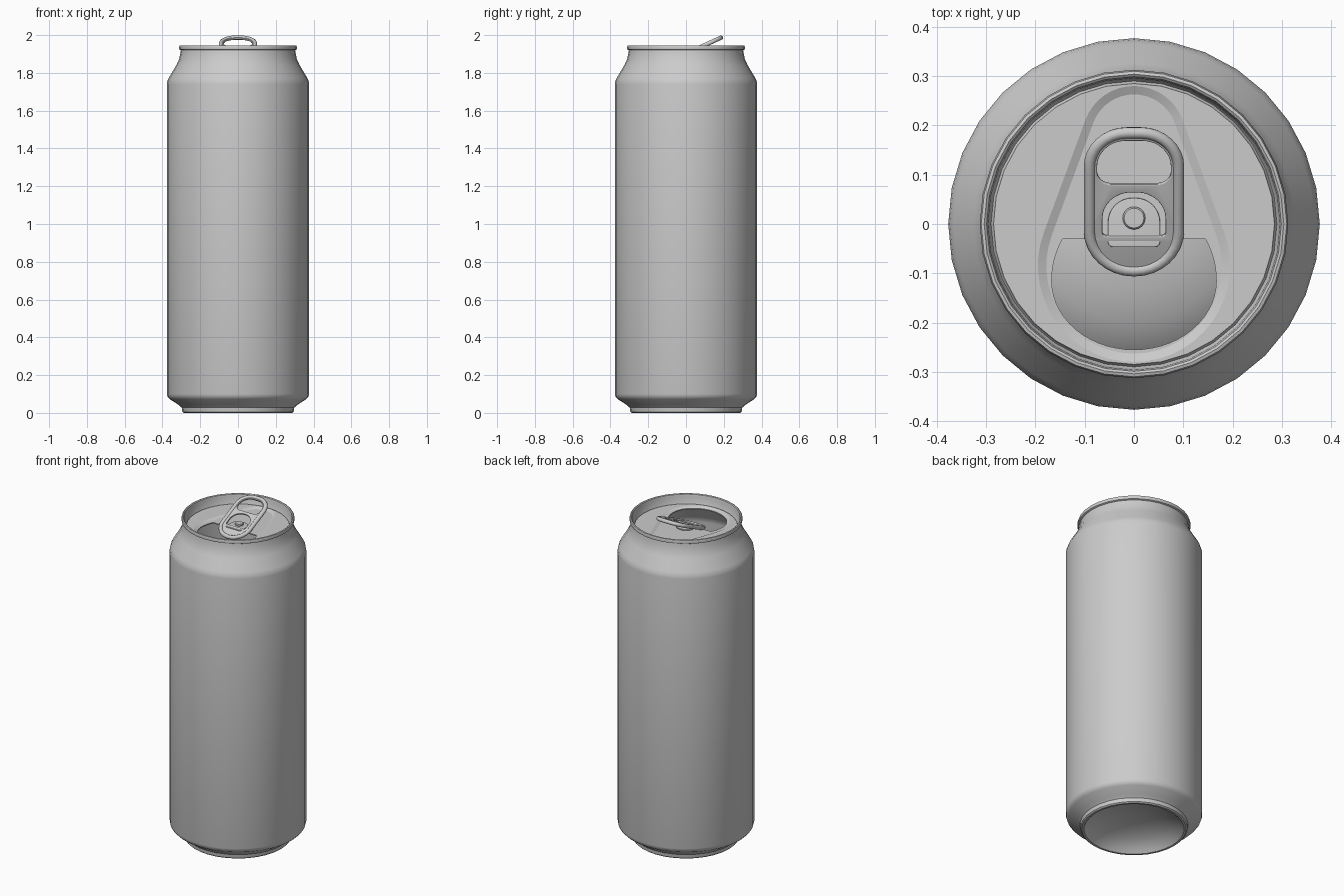
import bpy, bmesh, math
from math import sin, cos, pi

if "Cube" in bpy.data.objects:
    bpy.data.objects.remove(bpy.data.objects["Cube"])

SIDES = 32
LID_Z, PANEL_Z = 1.89, 1.882


def finish(name, bm, angle=35):
    mesh = bpy.data.meshes.new(name)
    bm.normal_update()
    bm.to_mesh(mesh)
    bm.free()
    obj = bpy.data.objects.new(name, mesh)
    bpy.context.collection.objects.link(obj)
    bpy.ops.object.select_all(action='DESELECT')
    obj.select_set(True)
    bpy.context.view_layer.objects.active = obj
    bpy.ops.object.shade_smooth_by_angle(angle=math.radians(angle))
    return obj


def ring(bm, pts, z):
    return [bm.verts.new((x, y, z)) for x, y in pts]


def circle(r, n=SIDES):
    return [(r * cos(2 * pi * i / n), r * sin(2 * pi * i / n)) for i in range(n)]


def skin(bm, a, b):
    n = len(a)
    for i in range(n):
        j = (i + 1) % n
        bm.faces.new((a[i], a[j], b[j], b[i]))


def loop_edges(bm, vs):
    out = []
    for i in range(len(vs)):
        pair = (vs[i - 1], vs[i])
        out.append(bm.edges.get(pair) or bm.edges.new(pair))
    return out


def fill_between(bm, a, b):
    bmesh.ops.triangle_fill(bm, use_beauty=True, normal=(0, 0, 1),
                            edges=loop_edges(bm, a) + loop_edges(bm, b))


def arc(cx, cy, rx, ry, a0, a1, n):
    return [(cx + rx * cos(a0 + (a1 - a0) * i / n),
             cy + ry * sin(a0 + (a1 - a0) * i / n)) for i in range(n + 1)]


def rounded(w, y0, y1, rbot, rtop, n=8):
    q = pi / 2
    return (arc(w - rtop, y1 - rtop, rtop, rtop, 0, q, n)
            + arc(-w + rtop, y1 - rtop, rtop, rtop, q, pi, n)
            + arc(-w + rbot, y0 + rbot, rbot, rbot, pi, 3 * q, n)
            + arc(w - rbot, y0 + rbot, rbot, rbot, 3 * q, 4 * q, n))


def teardrop(inset):
    c1, r1, c2, r2 = 0.175, 0.105, -0.085, 0.195
    a = math.asin((r2 - r1) / (c1 - c2))
    r1, r2 = r1 - inset, r2 - inset
    return (arc(0, c1, r1, r1, a, pi - a, 16)
            + arc(0, c2, r2, r2, pi - a, 2 * pi + a, 28))


def curve_part(name, outlines, dims, fill, extrude, bevel):
    cu = bpy.data.curves.new(name + "_curve", 'CURVE')
    cu.dimensions = dims
    cu.fill_mode = fill
    cu.extrude, cu.bevel_depth, cu.bevel_resolution = extrude, bevel, 3
    for pts in outlines:
        sp = cu.splines.new('POLY')
        sp.points.add(len(pts) - 1)
        for p, (x, y) in zip(sp.points, pts):
            p.co = (x, y, 0, 1)
        sp.use_cyclic_u = True
    tmp = bpy.data.objects.new(name + "_tmp", cu)
    bpy.context.collection.objects.link(tmp)
    dg = bpy.context.evaluated_depsgraph_get()
    mesh = bpy.data.meshes.new_from_object(tmp.evaluated_get(dg))
    bm = bmesh.new()
    bm.from_mesh(mesh)
    bmesh.ops.remove_doubles(bm, verts=bm.verts, dist=0.00005)
    bpy.data.objects.remove(tmp)
    bpy.data.meshes.remove(mesh)
    return finish(name, bm, 50)


# Can body: domed base, wall, neck, rolled rim and countersink
profile = [(0.07, 0.088), (0.14, 0.076), (0.20, 0.055), (0.245, 0.03), (0.268, 0.008),
           (0.276, 0.0), (0.288, 0.0), (0.295, 0.006), (0.298, 0.028), (0.315, 0.043),
           (0.362, 0.073), (0.373, 0.085), (0.377, 0.1), (0.377, 1.74), (0.374, 1.758),
           (0.366, 1.775), (0.326, 1.842), (0.312, 1.872), (0.305, 1.905), (0.303, 1.92),
           (0.311, 1.924), (0.313, 1.934), (0.310, 1.944), (0.304, 1.946), (0.299, 1.942),
           (0.296, 1.93), (0.293, 1.882), (0.290, 1.878), (0.287, 1.882), (0.285, LID_Z)]
bm = bmesh.new()
rings = [ring(bm, circle(r), z) for r, z in profile]
for a, b in zip(rings, rings[1:]):
    skin(bm, a, b)
hub = bm.verts.new((0, 0, 0.092))
for i in range(SIDES):
    bm.faces.new((hub, rings[0][(i + 1) % SIDES], rings[0][i]))
finish("can_body", bm)

# Lid: flat border, sunken teardrop panel, drinking hole with a small lip
bm = bmesh.new()
border = ring(bm, circle(0.285), LID_Z)
t_out = ring(bm, teardrop(0), LID_Z)
t_in = ring(bm, teardrop(0.017), PANEL_Z)
hole_pts = (arc(0, -0.115, 0.167, 0.17, pi * 5 / 6, pi, 6)[:-1]
            + arc(0, -0.115, 0.167, 0.14, pi, 2 * pi, 28)
            + arc(0, -0.115, 0.167, 0.17, 0, pi / 6, 6)[1:])
hole = ring(bm, hole_pts, PANEL_Z)
lip = ring(bm, hole_pts, PANEL_Z - 0.006)
fill_between(bm, border, t_out)
skin(bm, t_out, t_in)
fill_between(bm, t_in, hole)
skin(bm, hole, lip)
bmesh.ops.recalc_face_normals(bm, faces=bm.faces)
if sum(f.normal.z * f.calc_area() for f in bm.faces) < 0:
    bmesh.ops.reverse_faces(bm, faces=bm.faces)
finish("lid", bm, 25)

# Pull tab: pierced plate with a curled edge, tilted up at the back
plate = curve_part("tab_plate",
                   [rounded(0.092, -0.107, 0.206, 0.088, 0.075),
                    rounded(0.077, 0.088, 0.189, 0.03, 0.06),
                    rounded(0.066, -0.028, 0.074, 0.01, 0.06)],
                   '2D', 'BOTH', 0.003, 0.002)
edge = curve_part("tab_curled_edge", [rounded(0.09, -0.104, 0.203, 0.088, 0.075)],
                  '3D', 'FULL', 0, 0.0118)
for part in (plate, edge):
    part.location = (0, 0, 1.902)
    part.rotation_euler.x = math.atan(0.455)

# Tongue lying flat on the lid, held by the rivet
tongue = curve_part("tab_tongue", [rounded(0.051, -0.045, 0.051, 0.01, 0.048)],
                    '2D', 'BOTH', 0.002, 0.002)
tongue.location.z = 1.888

bm = bmesh.new()
levels = [ring(bm, circle(r, 24), z) for r, z in
          [(0.023, PANEL_Z), (0.023, 1.899), (0.020, 1.903)]]
for a, b in zip(levels, levels[1:]):
    skin(bm, a, b)
bm.faces.new(levels[-1])
rivet = finish("rivet", bm)
rivet.location.y = 0.012
